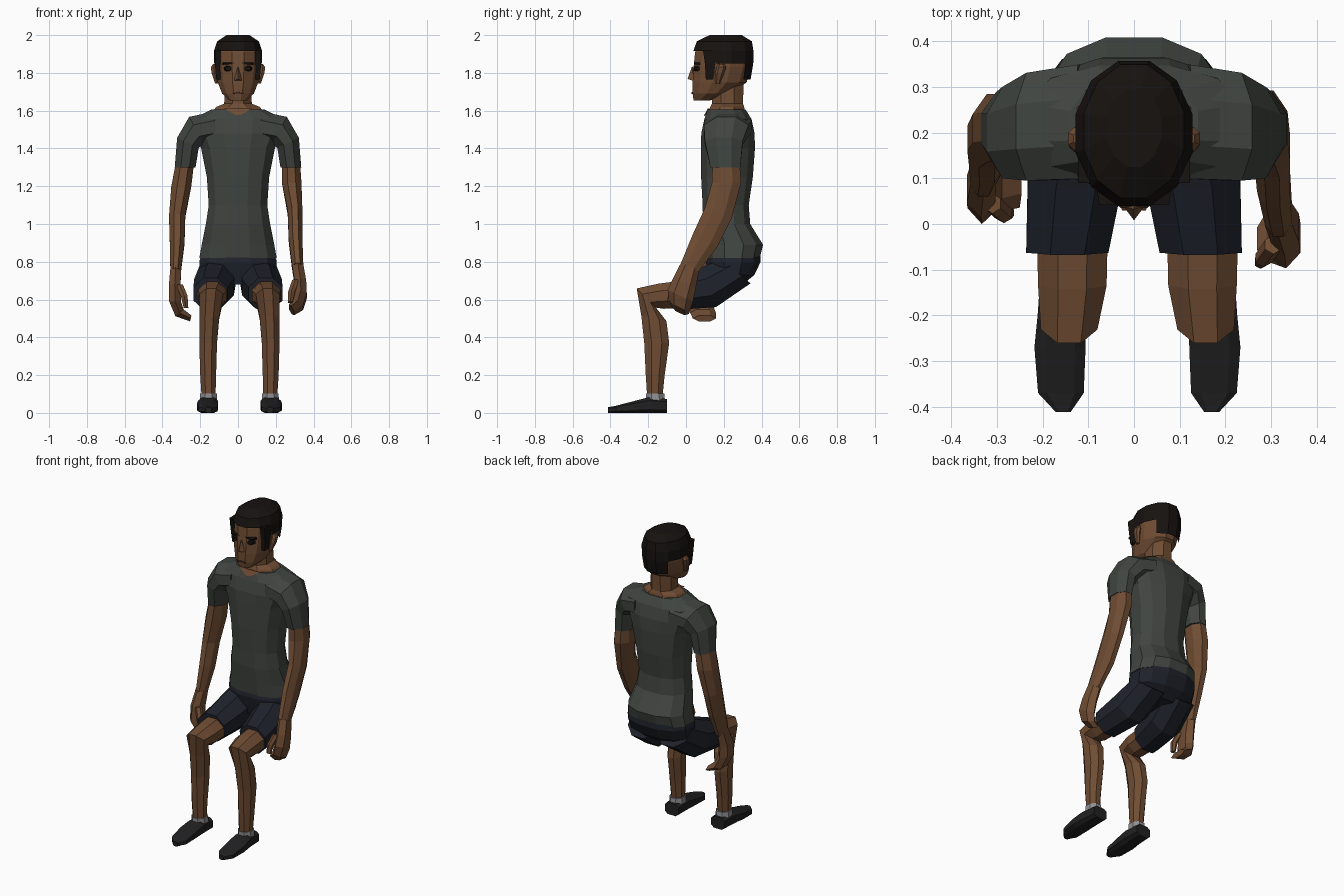
import bpy, bmesh
from math import sin, cos, pi, radians, copysign


def mat(name, r, g, b):
    m = bpy.data.materials.new(name)
    m.diffuse_color = (r, g, b, 1)
    return m


SKIN = mat("skin", .16, .073, .033)
SHIRT = mat("shirt_grey", .052, .059, .052)
NAVY = mat("shorts_navy", .013, .016, .024)
HAIR = mat("hair_black", .008, .006, .005)
SHOE = mat("shoe_black", .015, .015, .016)
SOCK = mat("sock_grey", .28, .28, .3)
LIP = mat("lip", .08, .03, .018)


def finish(name, bm, material):
    bmesh.ops.recalc_face_normals(bm, faces=bm.faces)
    me = bpy.data.meshes.new(name)
    bm.to_mesh(me)
    bm.free()
    me.materials.append(material)
    ob = bpy.data.objects.new(name, me)
    bpy.context.collection.objects.link(ob)
    return ob


def outline(n, q):
    """Unit polygon fitted to a square of half-size 1; q < 1 makes it boxier."""
    ts = [2 * pi * (i + .5) / n for i in range(n)]
    us = [copysign(abs(cos(t)) ** q, cos(t)) for t in ts]
    vs = [copysign(abs(sin(t)) ** q, sin(t)) for t in ts]
    return [(u / max(us), v / max(vs)) for u, v in zip(us, vs)]


def loft(name, rings, material, n=8, s=1, dx=0, keep=None, q=1):
    """Skin rings (x, y, z, rx, ry, tilt about x, roll about y); s=-1 mirrors x."""
    bm = bmesh.new()
    rows = []
    for r in rings:
        x, y, z, rx, ry, a, b = tuple(r) + (0,) * (7 - len(r))
        a, b = radians(a), radians(b)
        rows.append([bm.verts.new((s * (x + rx * u * cos(b)) + dx, y + ry * v * cos(a),
                                   z + rx * u * sin(b) + ry * v * sin(a)))
                     for u, v in outline(n, q)])
    for j in range(len(rows) - 1):
        for i in range(n):
            m = (i + 1) % n
            if keep is None or keep(j, m):
                bm.faces.new((rows[j][i], rows[j][m], rows[j + 1][m], rows[j + 1][i]))
    bm.faces.new(rows[-1])
    if keep is None:
        bm.faces.new(rows[0])
    return finish(name, bm, material)


def poly(name, verts, faces, material):
    bm = bmesh.new()
    vs = [bm.verts.new(v) for v in verts]
    for f in faces:
        bm.faces.new([vs[i] for i in f])
    return finish(name, bm, material)


def levels(rows):
    """Horizontal centred rings from (z, y, rx, ry)."""
    return [(0, y, z, rx, ry) for z, y, rx, ry in rows]


# Shirt body
loft("shirt_body", levels([
    (.82, .25, .205, .14), (.89, .255, .192, .153), (1.0, .215, .17, .125),
    (1.1, .21, .155, .122), (1.25, .217, .165, .137), (1.4, .222, .195, .143),
    (1.48, .222, .23, .141), (1.555, .222, .24, .125), (1.607, .215, .14, .1)]),
    SHIRT, 12, q=.85)

# Shorts seat
loft("shorts_seat", levels([
    (.86, .255, .188, .138), (.80, .25, .205, .145), (.73, .24, .2, .122),
    (.68, .215, .13, .085)]), NAVY, 12, q=.85)

# Neck and V neckline
loft("neck", levels([(1.59, .215, .138, .098), (1.62, .218, .115, .09),
                     (1.637, .22, .073, .082), (1.76, .22, .07, .085)]), SKIN)
poly("neckline", [(-.075, .116, 1.612), (.075, .116, 1.612), (0, .093, 1.57), (0, .15, 1.6)],
     [(0, 2, 1), (0, 1, 3), (0, 3, 2), (1, 2, 3)], SKIN)

# Head
loft("head", levels([
    (1.655, .085, .046, .045), (1.69, .135, .084, .1), (1.75, .178, .107, .143),
    (1.83, .192, .117, .152), (1.91, .2, .117, .152), (1.96, .205, .09, .12)]), SKIN, 12)

# Hair: open over the face and ears
loft("hair", levels([
    (1.765, .2, .115, .142), (1.85, .2, .127, .156), (1.915, .198, .128, .159),
    (1.967, .203, .11, .146), (2.0, .21, .06, .085)]), HAIR, 12,
    keep=lambda j, i: j > 1 or (1 < i < 5) or (j == 1 and i < 7))

# Nose and mouth
poly("nose", [(0, .032, 1.835), (-.024, .04, 1.757), (.024, .04, 1.757),
              (0, .008, 1.768), (0, .07, 1.79)],
     [(0, 1, 3), (0, 3, 2), (1, 2, 3), (0, 4, 1), (0, 2, 4), (1, 4, 2)], SKIN)
loft("mouth", [(0, .06, 1.693, .038, .008, 90), (0, .03, 1.693, .026, .005, 90)], LIP, 6)

for s, side in ((1, "right"), (-1, "left")):
    # Eyes, brows, ears and sideburns
    loft("eye_" + side, [(.051, .075, 1.823, .024, .018, 90),
                         (.051, .043, 1.823, .015, .011, 90)], HAIR, 8, s)
    loft("brow_" + side, [(.05, .075, 1.851, .032, .006, 90, -4),
                          (.048, .042, 1.85, .028, .004, 90, -4)], HAIR, 4, s)
    loft("ear_" + side, [(.112, .168, 1.745, .01, .013), (.126, .178, 1.80, .014, .024),
                         (.13, .187, 1.83, .014, .026), (.124, .187, 1.848, .008, .015)],
         SKIN, 6, s)
    loft("sideburn_" + side, [(.102, .125, 1.765, .013, .02),
                              (.108, .128, 1.85, .015, .028),
                              (.108, .13, 1.92, .015, .04)], HAIR, 4, s)

    # Sleeve
    loft("sleeve_" + side, [
        (.12, .224, 1.515, .08, .125, 0, 85), (.22, .213, 1.495, .082, .118, 0, 62),
        (.265, .2, 1.43, .063, .1, 0, 25), (.28, .209, 1.30, .055, .079)], SHIRT, 8, s)

    # Legs, socks and shoes
    dx = .005 if s > 0 else .01
    loft("shorts_leg_" + side, [
        (.105, .265, .75, .1, .1, -40), (.127, .12, .665, .105, .112, -70),
        (.146, -.06, .63, .09, .085, -85)], NAVY, 8, s)
    loft("leg_" + side, [
        (.145, 0, .63, .078, .072, -85), (.145, -.13, .618, .075, .068, -80),
        (.152, -.21, .608, .062, .072, -45), (.162, -.17, .50, .052, .068, -12),
        (.168, -.155, .37, .047, .066), (.168, -.163, .2, .042, .05),
        (.166, -.165, .09, .037, .041)], SKIN, 8, s, dx)
    loft("sock_" + side, [(.166, -.16, .05, .046, .05), (.166, -.163, .103, .044, .048)],
         SOCK, 8, s, dx)
    loft("shoe_" + side, [
        (.166, -.10, .037, .048, .037, -90), (.168, -.2, .041, .053, .041, -90),
        (.172, -.27, .032, .056, .032, -90), (.17, -.37, .019, .05, .019, -90),
        (.165, -.412, .015, .016, .015, -90)], SHOE, 8, s, dx, q=.6)

# Right arm reaches forward to the knee
loft("arm_right", [
    (.28, .212, 1.33, .048, .072), (.284, .215, 1.22, .052, .077),
    (.302, .172, 1.06, .039, .076, -22), (.305, .1, .91, .036, .073, -27),
    (.316, .02, .77, .03, .052, -25)], SKIN)
loft("hand_right", [
    (.316, .022, .775, .03, .052, -25), (.33, -.008, .69, .031, .065, -20),
    (.333, -.03, .62, .031, .074, -25), (.317, -.035, .57, .03, .062, -25, -25),
    (.283, -.032, .545, .022, .052, -25, -50)], SKIN, 6)
loft("thumb_right", [
    (.305, -.045, .7, .018, .022, -20), (.284, -.075, .64, .018, .02, -20),
    (.277, -.085, .585, .012, .014, -20)], SKIN, 6)

# Left arm hangs beside the hip with curled fingers
loft("arm_left", [
    (.28, .212, 1.33, .048, .072), (.3, .21, 1.2, .053, .075),
    (.322, .188, 1.04, .043, .066, -12), (.322, .15, .9, .039, .062, -15),
    (.33, .105, .75, .028, .047, -18)], SKIN, s=-1)
loft("hand_left", [
    (.33, .107, .76, .028, .047, -18), (.335, .075, .67, .031, .062, -10),
    (.333, .068, .59, .031, .068), (.31, .09, .53, .028, .068, 0, -40),
    (.25, .098, .5, .016, .062, 0, -75)], SKIN, 6, -1)
loft("thumb_left", [
    (.31, .045, .68, .018, .022), (.285, .022, .62, .018, .02),
    (.275, .025, .555, .012, .014)], SKIN, 6, -1)
